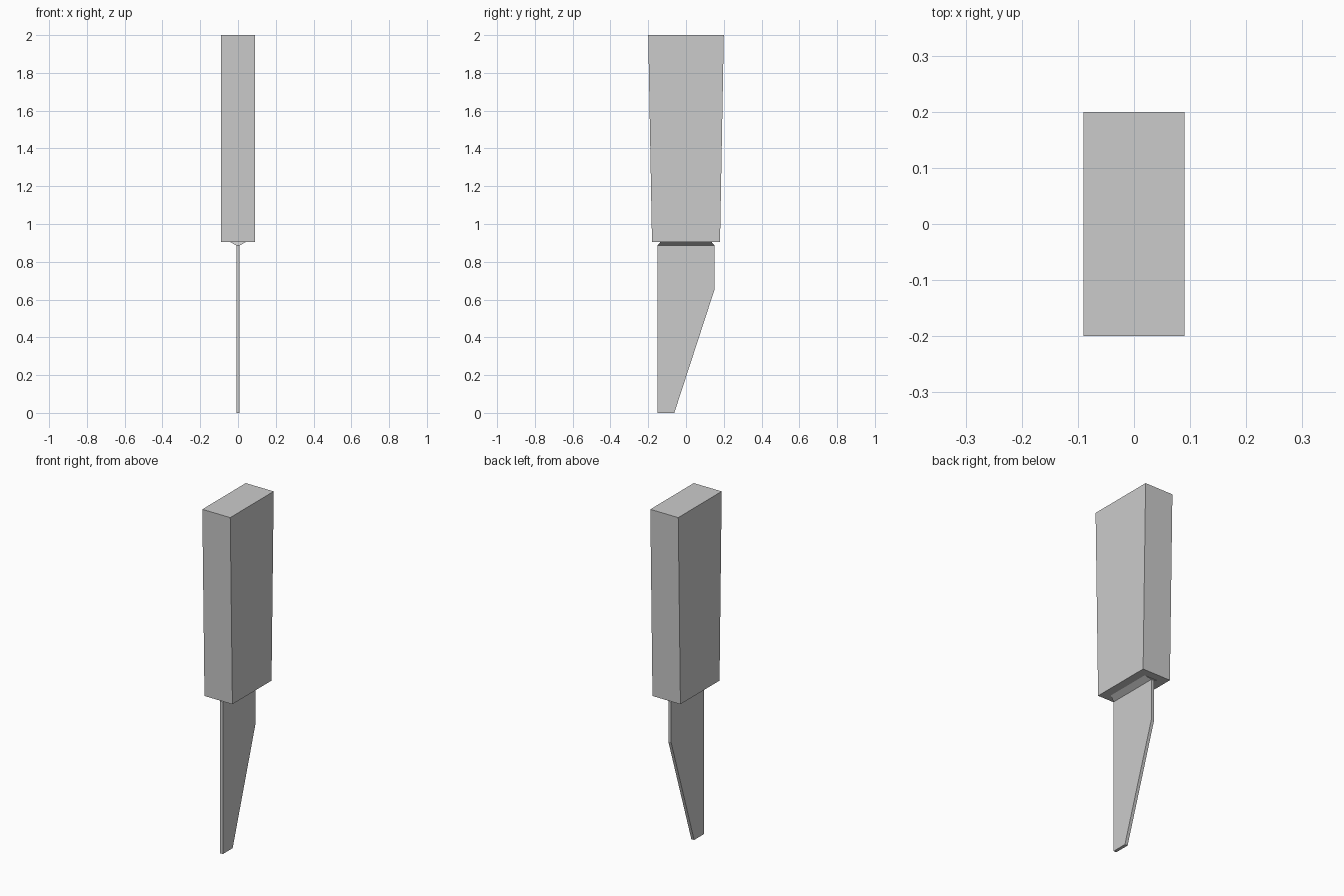
import bpy, bmesh

if "Cube" in bpy.data.objects:
    bpy.data.objects.remove(bpy.data.objects["Cube"])


def new_object(name, bm):
    bmesh.ops.recalc_face_normals(bm, faces=bm.faces)
    mesh = bpy.data.meshes.new(name)
    bm.to_mesh(mesh)
    bm.free()
    obj = bpy.data.objects.new(name, mesh)
    bpy.context.collection.objects.link(obj)
    return obj


def tapered_block(name, bottom, top):
    """Rectangular frustum; each end is (half_x, half_y, z)."""
    bm = bmesh.new()
    bmesh.ops.create_cube(bm, size=2)
    for v in bm.verts:
        hx, hy, z = top if v.co.z > 0 else bottom
        v.co = (v.co.x * hx, v.co.y * hy, z)
    return new_object(name, bm)


def plate(name, profile, half_x):
    """Flat plate from a (y, z) outline, thickened along x."""
    bm = bmesh.new()
    face = bm.faces.new([bm.verts.new((-half_x, y, z)) for y, z in profile])
    ext = bmesh.ops.extrude_face_region(bm, geom=[face], use_keep_orig=True)
    moved = [g for g in ext["geom"] if isinstance(g, bmesh.types.BMVert)]
    bmesh.ops.translate(bm, verts=moved, vec=(2 * half_x, 0, 0))
    return new_object(name, bm)


# Handle, slightly wider at the butt
tapered_block("handle", (0.09, 0.18, 0.905), (0.09, 0.2, 2.0))

# Short wedge collar under the handle
tapered_block("collar", (0.009, 0.152, 0.886), (0.042, 0.135, 0.905))

# Blade with straight spine and slanted edge
plate("blade", [(-0.152, 0.886), (-0.152, 0), (-0.062, 0),
                (0.15, 0.65), (0.15, 0.886)], 0.009)
